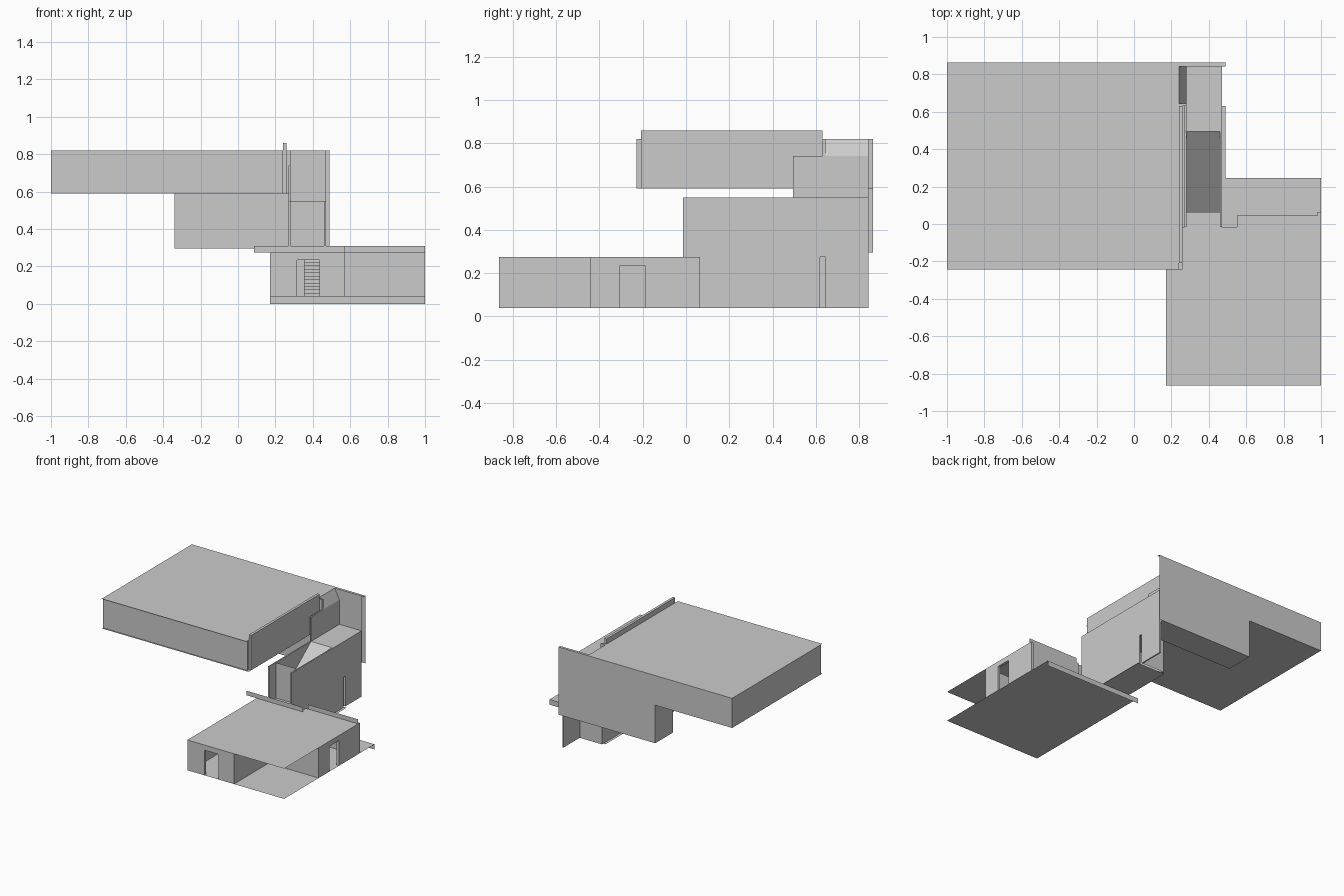
import bpy
import bmesh
from mathutils import Vector

cube = bpy.data.objects.get("Cube")
if cube:
    bpy.data.objects.remove(cube, do_unlink=True)

concrete = bpy.data.materials.new("pale_grey")
concrete.use_nodes = True
GREY = (0.6, 0.6, 0.6, 1)
concrete.diffuse_color = GREY
concrete.node_tree.nodes["Principled BSDF"].inputs["Base Color"].default_value = GREY

# Map profile coordinates (u, v) and depth w to space for each facing axis
PLACE = {
    "x": lambda u, v, w: (w, u, v),
    "y": lambda u, v, w: (u, w, v),
    "z": lambda u, v, w: (u, v, w),
}


def panel(name, axis, outline, start, depth=0.0):
    """Flat profile facing an axis, thickened when a depth is given."""
    bm = bmesh.new()
    face = bm.faces.new([bm.verts.new(PLACE[axis](u, v, start)) for u, v in outline])
    if depth:
        grown = bmesh.ops.extrude_face_region(bm, geom=[face], use_keep_orig=True)
        moved = [g for g in grown["geom"] if isinstance(g, bmesh.types.BMVert)]
        bmesh.ops.translate(bm, verts=moved, vec=Vector(PLACE[axis](0, 0, depth)))
        bmesh.ops.recalc_face_normals(bm, faces=bm.faces)
    else:
        face.normal_update()
        if sum(face.normal) < 0:
            face.normal_flip()
    mesh = bpy.data.meshes.new(name)
    bm.to_mesh(mesh)
    bm.free()
    mesh.materials.append(concrete)
    obj = bpy.data.objects.new(name, mesh)
    bpy.context.collection.objects.link(obj)
    return obj


def rect(u0, u1, v0, v1):
    return [(u0, v0), (u1, v0), (u1, v1), (u0, v1)]


def doorway(u0, u1, v0, v1, d0, d1, head):
    """Wall outline with an opening rising from its base."""
    return [(u0, v0), (d0, v0), (d0, head), (d1, head), (d1, v0),
            (u1, v0), (u1, v1), (u0, v1)]


T = 0.02                    # wall thickness
GROUND, CEILING = 0.04, 0.275
LANDING, STAIR_TOP = 0.295, 0.55
UPPER, ROOF = 0.59, 0.82
FRONT, BACK = -0.863, 0.863

# Ground floor slab, with the footing of the stair tower
panel("ground_floor", "z", rect(0.17, 1, FRONT, 0.245), GROUND)
panel("tower_floor", "z", rect(0.25, 0.49, 0.245, 0.63), GROUND)
panel("ground_floor_edge", "y", rect(0.17, 1, 0, GROUND), 0.245)

# Ground storey walls
panel("front_wall", "y", doorway(0.17, 0.57, GROUND, CEILING, 0.315, 0.435, 0.235), FRONT, T)
panel("right_ground_wall", "x", rect(FRONT + T, -0.015, GROUND, CEILING), 0.17, T)
panel("carport_side_wall", "x", rect(FRONT + T, -0.44, GROUND, CEILING), 0.55, T)
panel("carport_back_wall", "y", rect(0.55, 0.98, GROUND, CEILING), -0.44, T)
panel("left_ground_wall", "x",
      doorway(-0.44, 0.065, GROUND, CEILING, -0.305, -0.19, 0.235), 0.98, T)
panel("rear_ground_wall", "y", rect(0.57, 0.98, GROUND, CEILING), 0.025, T)
panel("stair_hall_wall", "y", rect(0.19, 0.355, GROUND, CEILING), -0.035, T)
panel("rear_return_wall", "y", rect(0.47, 0.57, GROUND, CEILING), -0.035, T)
panel("rear_step_wall", "x", rect(-0.035, 0.045, GROUND, CEILING), 0.55, T)

# Ground storey roof and its rear upstand
panel("ground_roof", "z",
      [(0.17, FRONT), (1, FRONT), (1, 0.065), (0.98, 0.065), (0.98, 0.045),
       (0.57, 0.045), (0.57, -0.015), (0.47, -0.015), (0.47, 0.065),
       (0.28, 0.065), (0.28, -0.015), (0.17, -0.015)], CEILING)
panel("roof_upstand_inner", "y", rect(0.085, 0.57, CEILING, 0.31), -0.015)
panel("roof_upstand_outer", "y", rect(0.57, 1, CEILING, 0.31), 0.045)

# Stair flight as one stepped profile
steps, rise, run = 14, 0.0182, 0.0255
treads = [(0.065, GROUND)]
for i in range(steps):
    y, z = 0.065 + i * run, GROUND + (i + 1) * rise
    treads += [(y, z), (y + run, z)]
treads.append((treads[-1][0], GROUND))
panel("stair_flight", "x", treads, 0.355, 0.1)

# Stair tower: side walls, niche, sloping ceiling and flat top
panel("tower_left_wall", "x",
      doorway(-0.015, 0.843, GROUND, STAIR_TOP, 0.62, 0.645, CEILING), 0.46, 0.01)
panel("tower_right_wall", "x",
      [(-0.015, GROUND), (0.645, GROUND), (0.645, LANDING), (0.843, LANDING),
       (0.843, 0.74), (0.495, 0.74), (0.495, STAIR_TOP), (-0.015, STAIR_TOP)],
      0.27, 0.01)
panel("tower_niche_wall", "y", rect(0.28, 0.46, CEILING, STAIR_TOP), 0.065)
slope = panel("tower_sloping_ceiling", "z", rect(0.28, 0.46, 0.065, 0.495), STAIR_TOP)
for v in slope.data.vertices:
    if v.co.y < 0.1:
        v.co.z = 0.22
panel("tower_top", "z", rect(0.28, 0.47, 0.495, 0.843), STAIR_TOP)
panel("tower_back_wall", "y", rect(0.27, 0.47, GROUND, LANDING), 0.645)

# Corridor on the landing level
panel("corridor_floor", "z",
      [(-0.34, 0.645), (0.28, 0.645), (0.28, 0.42), (0.46, 0.42),
       (0.46, BACK), (-0.34, BACK)], LANDING)
panel("corridor_front_wall", "y", rect(-0.34, 0.27, LANDING, UPPER), 0.645, T)
panel("corridor_end_wall", "x", rect(0.645, BACK, LANDING, UPPER), -0.34, T)

# Tall back wall shared by corridor and upper storey
panel("back_wall", "y",
      [(-1, UPPER), (-0.34, UPPER), (-0.34, LANDING), (0.49, LANDING),
       (0.49, ROOF), (-1, ROOF)], BACK)
panel("back_wall_inside", "y", rect(0.24, 0.47, LANDING, ROOF), BACK - T)
panel("back_wall_cap", "z", rect(0.24, 0.49, BACK - T, BACK), ROOF)

# Upper storey
panel("upper_floor", "z", rect(-1, 0.26, -0.242, BACK), UPPER)
panel("upper_roof", "z", rect(-1, 0.24, -0.242, BACK), ROOF)
panel("upper_front_wall", "y", rect(-0.98, 0.24, UPPER, ROOF), -0.229, T)
panel("upper_right_wall", "x", rect(-0.229, BACK, UPPER, ROOF), -1, T)
panel("upper_left_wall", "x", rect(-0.209, 0.63, UPPER, 0.86), 0.24, T)
panel("stair_head_wall", "y",
      [(0.24, UPPER), (0.28, UPPER), (0.28, ROOF), (0.24, ROOF)], 0.63, 0.015)

# Steep sloping cover beside the stair head
cover = panel("stair_head_slope", "z", rect(0.24, 0.28, 0.645, 0.843), ROOF)
for v in cover.data.vertices:
    if v.co.x > 0.26:
        v.co.z = 0.74
